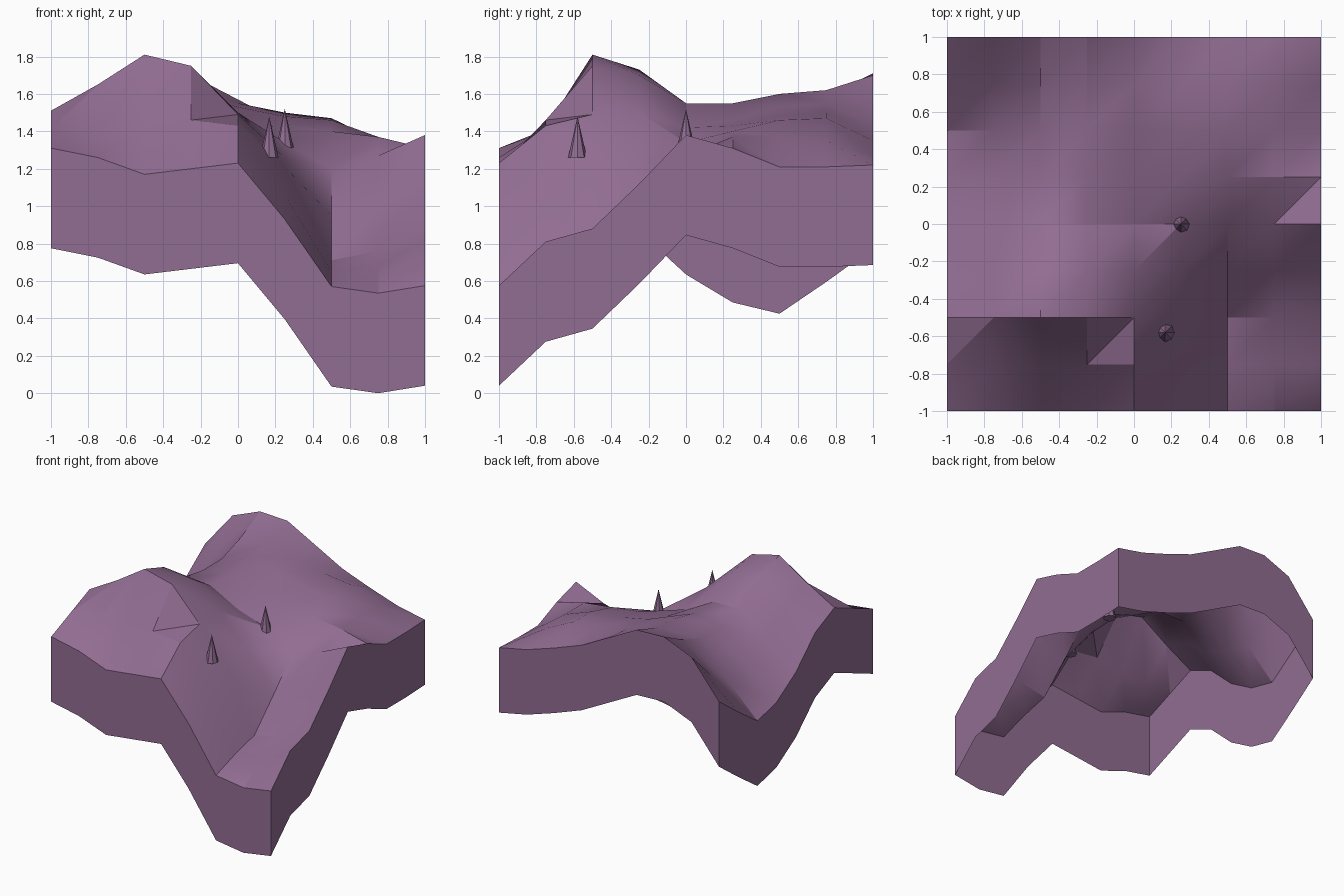
import bpy
import bmesh
from math import radians

cube = bpy.data.objects.get("Cube")
if cube:
    bpy.data.objects.remove(cube, do_unlink=True)

# Single muted purple for everything
purple = bpy.data.materials.new("muted_purple")
purple.use_nodes = True
colour = (0.285, 0.152, 0.288, 1.0)
purple.diffuse_color = colour
purple.node_tree.nodes["Principled BSDF"].inputs["Base Color"].default_value = colour

# Height field in hundredths: rows run front to back, columns left to right on x
HEIGHTS = [
    [131, 126, 117, 120, 123, 93, 57, 53.5, 57.5],
    [141, 140, 142, 146, 143, 106, 65, 68, 81],
    [151, 165, 181, 175, 149, 121, 71, 76, 88],
    [140, 156, 173, 170, 150, 126, 95, 100, 112],
    [117, 136, 155, 155, 142, 134, 120, 127, 138],
    [102, 125, 151, 155, 146, 143, 140, 137, 131],
    [96, 120, 151, 160, 153, 148, 146, 137, 121],
    [113, 137, 159, 162, 155, 150, 147, 135, 121],
    [131, 161, 171, 170, 157, 144, 135, 127, 122],
]
CELL = 0.25
SKIRT_DEPTH = 0.535


def make_object(name, bm, smooth_angle=None):
    """Turn a bmesh into a coloured, linked object."""
    bmesh.ops.recalc_face_normals(bm, faces=bm.faces)
    mesh = bpy.data.meshes.new(name)
    bm.to_mesh(mesh)
    bm.free()
    mesh.materials.append(purple)
    if smooth_angle:
        mesh.shade_smooth()
        mesh.set_sharp_from_angle(angle=radians(smooth_angle))
    obj = bpy.data.objects.new(name, mesh)
    bpy.context.scene.collection.objects.link(obj)
    return obj


def build_terrain():
    bm = bmesh.new()
    # Top surface, every cell split along the same diagonal
    grid = [[bm.verts.new((col * CELL - 1, row * CELL - 1, height / 100))
             for col, height in enumerate(line)]
            for row, line in enumerate(HEIGHTS)]
    for near, far in zip(grid, grid[1:]):
        for i in range(len(near) - 1):
            bm.faces.new((near[i], near[i + 1], far[i + 1]))
            bm.faces.new((near[i], far[i + 1], far[i]))
    # Side walls follow the outline down by a constant depth, open underneath
    rim = [edge for edge in bm.edges if edge.is_boundary]
    walls = bmesh.ops.extrude_edge_only(bm, edges=rim)["geom"]
    lower = [v for v in walls if isinstance(v, bmesh.types.BMVert)]
    bmesh.ops.translate(bm, verts=lower, vec=(0, 0, -SKIRT_DEPTH))
    make_object("terrain", bm, smooth_angle=30)


def build_tree(name, location):
    bm = bmesh.new()
    height = 0.22
    bmesh.ops.create_cone(bm, cap_ends=True, segments=8,
                          radius1=0.05, radius2=0, depth=height)
    bmesh.ops.translate(bm, verts=bm.verts, vec=(0, 0, height / 2))
    make_object(name, bm).location = location


build_terrain()
build_tree("front_cone_tree", (0.167, -0.58, 1.26))
build_tree("middle_cone_tree", (0.25, 0, 1.3))
